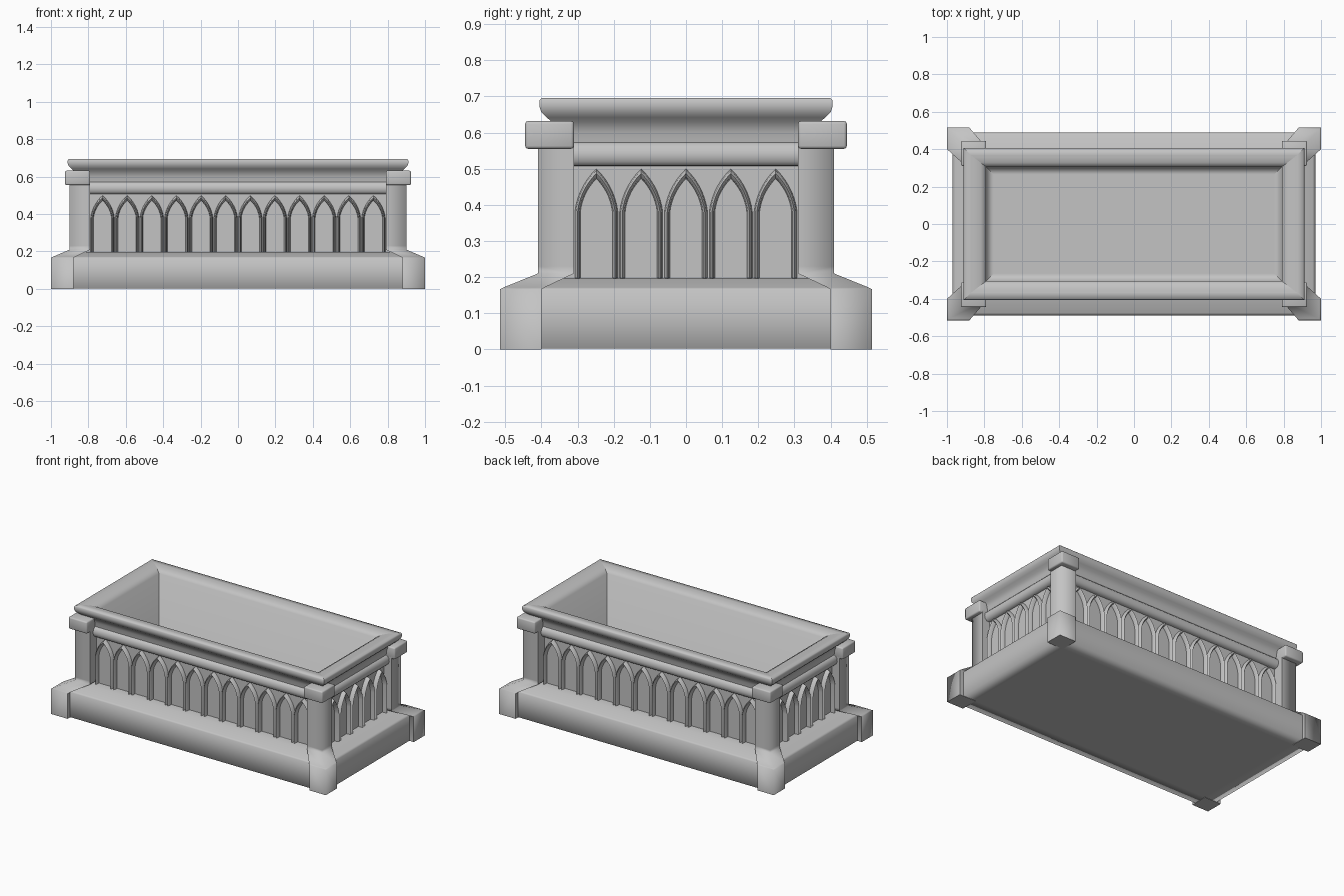
import bpy, bmesh, math

cube = bpy.data.objects.get("Cube")
if cube:
    bpy.data.objects.remove(cube, do_unlink=True)

stone = bpy.data.materials.new("grey_stone")
stone.use_nodes = True
GREY = (0.55, 0.55, 0.55, 1)
stone.diffuse_color = GREY
stone.node_tree.nodes["Principled BSDF"].inputs["Base Color"].default_value = GREY


def finish(name, bm, smooth_angle=None, recalc=True):
    if recalc:
        bmesh.ops.recalc_face_normals(bm, faces=bm.faces)
    mesh = bpy.data.meshes.new(name)
    for f in bm.faces:
        f.smooth = True
    bm.to_mesh(mesh)
    bm.free()
    mesh.materials.append(stone)
    obj = bpy.data.objects.new(name, mesh)
    bpy.context.collection.objects.link(obj)
    if smooth_angle:
        bpy.ops.object.select_all(action='DESELECT')
        obj.select_set(True)
        bpy.context.view_layer.objects.active = obj
        bpy.ops.object.shade_smooth_by_angle(angle=math.radians(smooth_angle))
    return obj


def loft(loops, sharp=(0, 1, 2, 3), bottom=True, top=True, sharp_ends=False):
    """Join four-cornered loops; the listed corner edges stay sharp."""
    bm = bmesh.new()
    rows = [[bm.verts.new(p) for p in loop] for loop in loops]
    for a, b in zip(rows, rows[1:]):
        for i in range(4):
            j = (i + 1) % 4
            bm.faces.new((a[i], a[j], b[j], b[i]))
        for i in sharp:
            bm.edges.get((a[i], b[i])).smooth = False
    ends = []
    if bottom:
        ends.append(bm.faces.new(rows[0][::-1]))
    if top:
        ends.append(bm.faces.new(rows[-1]))
    if sharp_ends:
        for f in ends:
            for e in f.edges:
                e.smooth = False
    return bm


def rect(x, y, z):
    return [(-x, -y, z), (x, -y, z), (x, y, z), (-x, y, z)]


# Plinth with a sloping top and a softly shaded underside
finish("plinth", loft([rect(0.88, 0.40, 0.002), rect(0.97, 0.49, 0.002),
                       rect(0.97, 0.49, 0.165), rect(0.955, 0.475, 0.171),
                       rect(0.89, 0.40, 0.196), rect(0.83, 0.33, 0.199)]))

# Outer chest walls: panel, roll moulding, cove and rim in one profile
WALL = 0.342
outer = [(WALL, 0.18), (WALL, 0.507), (0.364, 0.509), (0.375, 0.52), (0.38, 0.537),
         (0.376, 0.556), (0.365, 0.568), (0.357, 0.572), (0.361, 0.6),
         (0.371, 0.63), (0.386, 0.642), (0.401, 0.658), (0.406, 0.673), (0.405, 0.69),
         (0.4, 0.695), (0.37, 0.695)]
finish("chest_walls", loft([rect(y + 0.505, y, z) for y, z in outer],
                           bottom=False, top=False), 50, recalc=False)

# Hollow interior: rim slope, inner walls and floor, all softly blended
finish("interior", loft([rect(0.875, 0.37, 0.695), rect(0.855, 0.355, 0.694),
                         rect(0.82, 0.328, 0.687), rect(0.79, 0.305, 0.668),
                         rect(0.79, 0.305, 0.2), rect(0.75, 0.265, 0.2)],
                        bottom=False), recalc=False)

# Corner posts on flared feet, with square caps
for sx, side in ((1, "left"), (-1, "right")):
    for sy, end in ((1, "back"), (-1, "front")):
        def corner(x0, x1, y0, y1, z):
            return [(sx * x, sy * y, z) for x, y in ((x0, y0), (x1, y0), (x1, y1), (x0, y1))]

        name = f"{end}_{side}_"
        finish(name + "post", loft([
            corner(0.88, 1, 0.40, 0.515, 0), corner(0.88, 1, 0.40, 0.515, 0.166),
            corner(0.872, 0.991, 0.392, 0.506, 0.171),
            corner(0.79, 0.9, 0.31, 0.41, 0.21), corner(0.79, 0.9, 0.31, 0.41, 0.23),
            corner(0.79, 0.9, 0.31, 0.41, 0.57)], sharp=(0, 1, 3), sharp_ends=True))
        cap = finish(name + "cap", loft([corner(0.79, 0.925, 0.31, 0.445, 0.555),
                                         corner(0.79, 0.925, 0.31, 0.445, 0.632)], sharp=()))
        bevel = cap.modifiers.new("soft_edges", 'BEVEL')
        bevel.width = 0.008
        bevel.segments = 2


def arch(half, top, steps=7):
    """Outline of a pointed arch from foot to foot, its sides only slightly bowed."""
    spring = 0.38
    rise = top - spring
    r = (half * half + rise * rise) / (2 * half)
    a = math.asin(min(1, rise / r))
    right = [(half, 0.19)]
    for k in range(steps + 1):
        t = k / steps
        x = half - r + r * math.cos(a * t)
        z = r * math.sin(a * t)
        right.append((0.75 * x + 0.25 * half * (1 - t), spring + 0.75 * z + 0.25 * rise * t))
    return right + [(-x, z) for x, z in right[-2::-1]]


def arcade(name, count, span, place):
    """Row of raised arch mouldings."""
    bm = bmesh.new()
    step = span / count
    section = [(0.002, 0.5, -0.003), (0.005, 0.495, 0.021), (0.010, 0.487, 0.028),
               (0.015, 0.477, 0.021), (0.018, 0.472, -0.003)]
    for n in range(count):
        mid = (n + 0.5) * step - span / 2
        rows = [[bm.verts.new(place(mid + x, depth, z)) for x, z in arch(step / 2 - inset, top)]
                for inset, top, depth in section]
        for a, b in zip(rows, rows[1:]):
            for i in range(len(a) - 1):
                bm.faces.new((a[i], a[i + 1], b[i + 1], b[i]))
    finish(name, bm, 50)


# Blind arcades on all four sides
for s, front, side in ((-1, "front_arches", "right_arches"), (1, "back_arches", "left_arches")):
    arcade(front, 12, 1.58, lambda u, d, z: (u, s * (WALL + d), z))
    arcade(side, 5, 0.62, lambda u, d, z: (s * (WALL + 0.505 + d), u, z))
